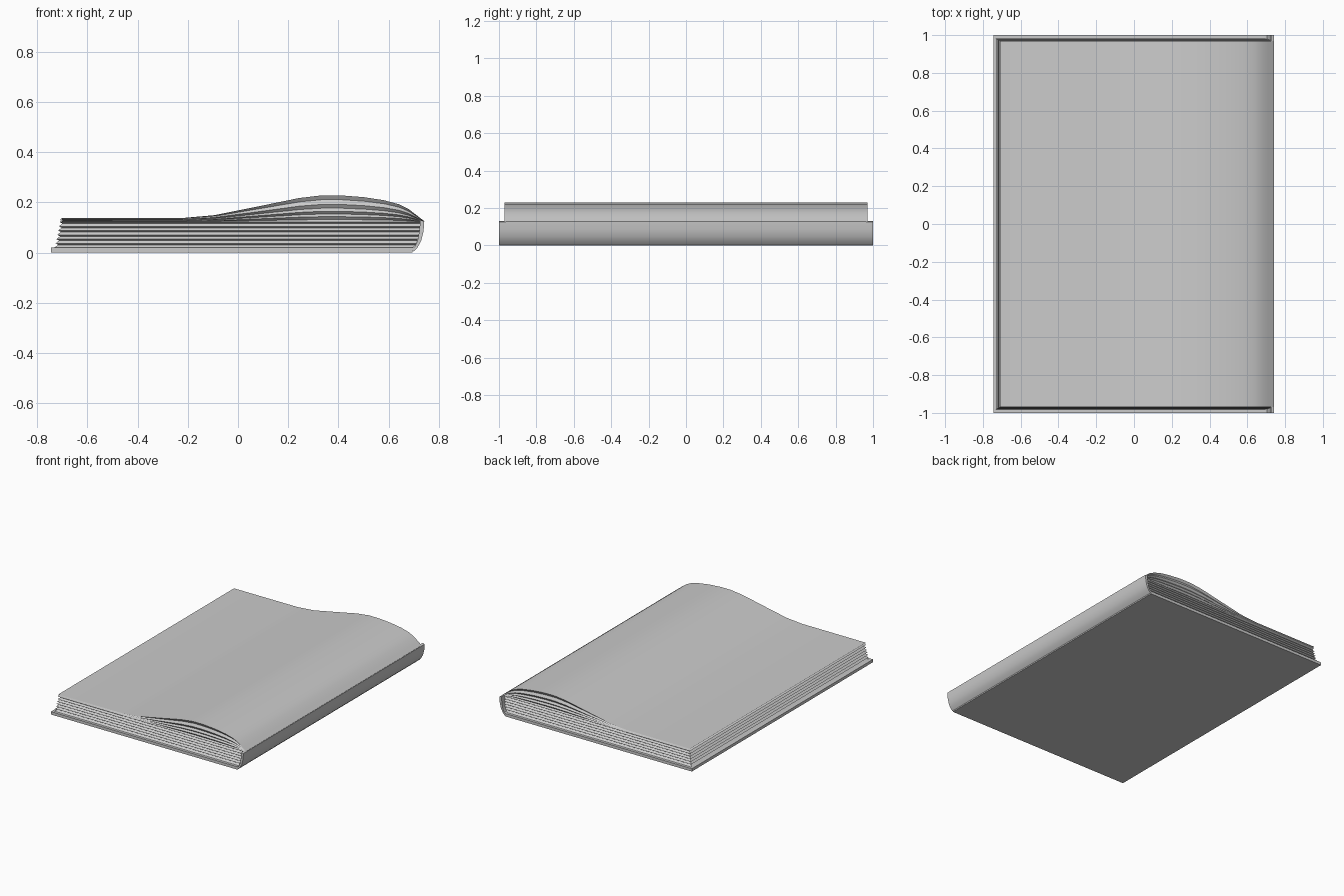
import bpy, bmesh, math

cube = bpy.data.objects.get("Cube")
if cube:
    bpy.data.objects.remove(cube, do_unlink=True)

grey = bpy.data.materials.new("plain_grey")
grey.use_nodes = True
COLOUR = (0.6, 0.6, 0.6, 1)
grey.diffuse_color = COLOUR
grey.node_tree.nodes["Principled BSDF"].inputs["Base Color"].default_value = COLOUR


def finish(name, bm, angle=30):
    bmesh.ops.recalc_face_normals(bm, faces=bm.faces)
    mesh = bpy.data.meshes.new(name)
    bm.to_mesh(mesh)
    bm.free()
    mesh.materials.append(grey)
    obj = bpy.data.objects.new(name, mesh)
    bpy.context.collection.objects.link(obj)
    bpy.ops.object.select_all(action="DESELECT")
    obj.select_set(True)
    bpy.context.view_layer.objects.active = obj
    bpy.ops.object.shade_smooth_by_angle(angle=math.radians(angle))
    return obj


def extrude_profile(name, points, half):
    """Closed x-z outline drawn out along y."""
    bm = bmesh.new()
    face = bm.faces.new([bm.verts.new((x, -half, z)) for x, z in points])
    out = bmesh.ops.extrude_face_region(bm, geom=[face])
    moved = [v for v in out["geom"] if isinstance(v, bmesh.types.BMVert)]
    bmesh.ops.translate(bm, verts=moved, vec=(0, 2 * half, 0))
    return finish(name, bm)


def interpolate(table, x):
    for (x0, z0), (x1, z1) in zip(table, table[1:]):
        if x <= x1:
            return z0 + (z1 - z0) * max(0, x - x0) / (x1 - x0)
    return table[-1][1]


# Back cover and curved spine
extrude_profile("back_cover", [(-0.745, 0), (0.695, 0), (0.695, 0.02), (-0.745, 0.02)], 1)
outer = [(0.7, 0.004), (0.715, 0.02), (0.73, 0.048), (0.739, 0.085), (0.742, 0.125)]
inner = [(0.726, 0.13), (0.722, 0.085), (0.715, 0.048), (0.705, 0.025), (0.69, 0.016)]
extrude_profile("spine", outer + inner, 1)

# Page block: stacked outlines alternating out and in make the fanned page edges
TOP = [(-0.72, 0.138), (-0.22, 0.138), (-0.1, 0.148), (0, 0.168), (0.1, 0.188),
       (0.24, 0.217), (0.33, 0.228), (0.41, 0.228), (0.5, 0.221), (0.58, 0.209),
       (0.64, 0.193), (0.68, 0.173), (0.71, 0.15), (0.74, 0.127)]
BASE = 0.122
LIFTS = [1, 0.84, 0.66, 0.52, 0.4, 0.3, 0.2, 0.09]   # bulging upper sheets
LOWER = 6                                            # flat lower bundles
STATIONS = [x for x, z in TOP]

layers = []
for i, lift in enumerate(LIFTS):
    layers.append((lambda x, f=lift: BASE + (interpolate(TOP, x) - BASE) * f, i % 2, 0.74, 0))
for i in range(LOWER):
    upper = BASE - i * 0.017
    for z, inset in ((upper, 0), (upper - 0.006, 1)):
        sink = (BASE - z) / BASE
        layers.append((lambda x, h=z: h, inset, 0.725 - 0.03 * sink ** 2, sink))
layers.append((lambda x: 0.019, 0, 0.695, 1))

bm = bmesh.new()
rings = []
for height, inset, right, sink in layers:
    left = -0.71 - 0.024 * sink + 0.012 * inset
    half = 0.97 + 0.013 * sink - 0.01 * inset
    xs = [left + (x - STATIONS[0]) / (STATIONS[-1] - STATIONS[0]) * (right - left)
          for x in STATIONS]
    front = [bm.verts.new((x, -half, height(x))) for x in xs]
    back = [bm.verts.new((x, half, height(x))) for x in xs]
    rings.append((front, back))

for (f0, b0), (f1, b1) in zip(rings, rings[1:]):
    loop0, loop1 = f0 + b0[::-1], f1 + b1[::-1]
    for j in range(len(loop0)):
        k = (j + 1) % len(loop0)
        bm.faces.new((loop0[j], loop0[k], loop1[k], loop1[j]))
for front, back in (rings[0], rings[-1]):
    for j in range(len(front) - 1):
        bm.faces.new((front[j], front[j + 1], back[j + 1], back[j]))
finish("page_block", bm)
